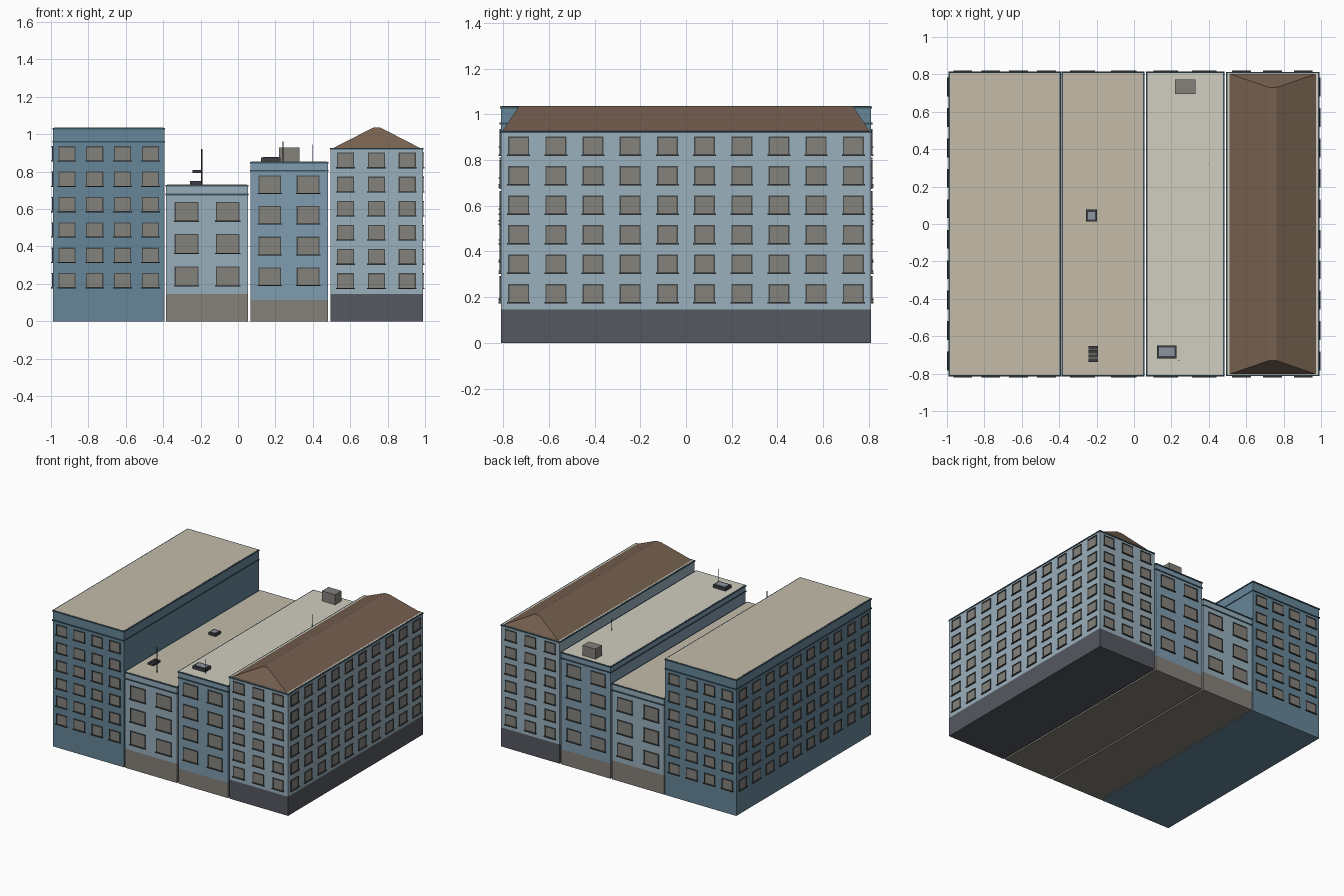
import bpy, bmesh
from mathutils import Matrix, Vector

if "Cube" in bpy.data.objects:
    bpy.data.objects.remove(bpy.data.objects["Cube"])

D = 0.81  # half depth of the block


def mat(name, r, g, b):
    m = bpy.data.materials.new(name)
    m.diffuse_color = [(c / 255) ** 2.2 for c in (r, g, b)] + [1]
    m.use_nodes = True
    m.node_tree.nodes["Principled BSDF"].inputs["Base Color"].default_value = m.diffuse_color
    return m


PANE = mat("pane", 132, 129, 123)
TRIM = mat("trim", 72, 76, 76)
DARK = mat("dark_metal", 62, 65, 70)
GREY = mat("grey", 130, 128, 122)
GLASS = mat("skylight_glass", 140, 148, 158)
EDGE = mat("edge", 62, 84, 96)
TAN = mat("tan_roof", 195, 187, 168)
PALE = mat("pale_roof", 208, 204, 190)
BROWN = mat("brown_tiles", 118, 97, 81)
STONE = mat("stone_base", 132, 127, 120)
SLATE = mat("slate_base", 86, 89, 97)


def boxes(name, material, items):
    """One object made of axis-aligned boxes (x0, x1, y0, y1, z0, z1)."""
    bm = bmesh.new()
    for x0, x1, y0, y1, z0, z1 in items:
        m = Matrix.Translation(((x0 + x1) / 2, (y0 + y1) / 2, (z0 + z1) / 2))
        s = Matrix.Diagonal((abs(x1 - x0), abs(y1 - y0), abs(z1 - z0), 1))
        bmesh.ops.create_cube(bm, size=1, matrix=m @ s)
    return finish(name, material, bm)


def finish(name, material, bm):
    me = bpy.data.meshes.new(name)
    bmesh.ops.recalc_face_normals(bm, faces=bm.faces)
    bm.to_mesh(me)
    bm.free()
    me.materials.append(material)
    ob = bpy.data.objects.new(name, me)
    bpy.context.collection.objects.link(ob)
    return ob


def on_wall(axis, wall, u0, u1, depth, z0, z1):
    """Box standing proud of a wall; axis says which way the wall faces."""
    s = 1 if wall > 0 else -1
    a, b = wall - s * 0.004, wall + s * depth
    return (u0, u1, a, b, z0, z1) if axis == "y" else (a, b, u0, u1, z0, z1)


def windows(name, walls, levels, h):
    """walls: (axis, wall position, window centres, window width)."""
    panes, frames = [], []
    t = 0.006
    for axis, wall, centres, w in walls:
        for u in centres:
            for z in levels:
                a, b, lo, hi = u - w / 2, u + w / 2, z - h / 2, z + h / 2
                panes.append(on_wall(axis, wall, a, b, 0.001, lo, hi))
                for bar in ((a - t, a, 0.005, lo, hi), (b, b + t, 0.005, lo, hi),
                            (a - t, b + t, 0.006, hi, hi + t),
                            (a - 0.01, b + 0.01, 0.01, lo - t, lo)):
                    frames.append(on_wall(axis, wall, *bar))
    boxes(name + "_window_panes", PANE, panes)
    boxes(name + "_window_frames", TRIM, frames)


def spread(first, last, n):
    return [first + (last - first) * i / (n - 1) for i in range(n)]


def building(name, x0, x1, top, wall, roof, band=None, base=None, base_mat=None):
    b = base or 0
    boxes(name + "_walls", wall, [(x0, x1, -D, D, b, top - 0.008)])
    if base:
        boxes(name + "_base", base_mat, [(x0, x1, -D, D, 0, b)])
    # cap slab, with roof surface on top
    boxes(name + "_cap", EDGE, [(x0 - .003, x1 + .003, -D - .004, D + .004, top - .01, top - .001)])
    boxes(name + "_roof", roof, [(x0 + .005, x1 - .005, -D + .004, D - .004, top - .006, top)])
    if band:
        boxes(name + "_cornice", EDGE, [(x0 - .003, x1 + .003, -D - .005, D + .005, band - .005, band + .004)])


def both_ends(centres, w):
    return [("y", s * D, centres, w) for s in (-1, 1)]


SIDE = spread(-0.732, 0.732, 10)

# tall block on the left
building("tall_block", -0.99, -0.392, 1.035, mat("deep_blue", 102, 133, 151), TAN, 0.96)
windows("tall_block", both_ends(spread(-0.915, -0.468, 4), 0.08)
        + [("x", -0.99, SIDE, 0.08)], spread(0.217, 0.895, 6), 0.07)

# low block
building("low_block", -0.384, 0.053, 0.73, mat("light_blue", 150, 173, 186), TAN, 0.678, 0.145, STONE)
windows("low_block", both_ends((-0.275, -0.055), 0.115), (0.24, 0.413, 0.585), 0.095)

# middle block
building("middle_block", 0.066, 0.482, 0.853, mat("mid_blue", 127, 155, 174), PALE, 0.806, 0.115, STONE)
windows("middle_block", both_ends((0.17, 0.375), 0.11), spread(0.238, 0.73, 4), 0.088)

# hipped block on the right
building("hipped_block", 0.495, 0.988, 0.927, mat("pale_blue", 152, 174, 187), PALE, None, 0.145, SLATE)
windows("hipped_block", both_ends(spread(0.575, 0.905, 3), 0.08)
        + [("x", 0.988, SIDE, 0.08)], spread(0.215, 0.86, 6), 0.072)

# hipped roof
bm = bmesh.new()
rings = []
for xa, xb, y, z in ((0.507, 0.976, 0.804, 0.925), (0.722, 0.762, 0.73, 1.035)):
    rings.append([bm.verts.new(p) for p in ((xa, -y, z), (xb, -y, z), (xb, y, z), (xa, y, z))])
bm.faces.new(rings[0])
bm.faces.new(rings[1])
for i in range(4):
    j = (i + 1) % 4
    bm.faces.new((rings[0][i], rings[0][j], rings[1][j], rings[1][i]))
finish("hipped_roof", BROWN, bm)


def skylight(name, x, y, z, w, d, h):
    boxes(name + "_frame", DARK, [(x - w / 2, x + w / 2, y - d / 2, y + d / 2, z, z + h)])
    k = 0.012
    boxes(name + "_glass", GLASS, [(x - w / 2 + k, x + w / 2 - k, y - d / 2 + k, y + d / 2 - k, z, z + h + .002)])


def pole(name, x, y, z0, z1, r):
    bm = bmesh.new()
    bmesh.ops.create_cone(bm, cap_ends=True, segments=8, radius1=r, radius2=r, depth=z1 - z0,
                          matrix=Matrix.Translation(Vector((x, y, (z0 + z1) / 2))))
    finish(name, DARK, bm)


# rooftop fittings
skylight("low_skylight", -0.227, 0.045, 0.725, 0.06, 0.064, 0.024)
skylight("middle_skylight", 0.175, -0.684, 0.85, 0.105, 0.07, 0.026)
boxes("stair_hut", GREY, [(0.22, 0.33, 0.695, 0.772, 0.85, 0.93)])
pole("low_aerial_mast", -0.195, -0.695, 0.725, 0.92, 0.004)
boxes("low_aerial_bars", DARK, [(-0.243, -0.193, y - .009, y + .009, 0.793, 0.808)
                                for y in spread(-0.728, -0.662, 4)])
pole("middle_mast", 0.24, -0.73, 0.85, 0.96, 0.0025)
pole("rear_mast", 0.40, 0.32, 0.85, 0.945, 0.0015)
